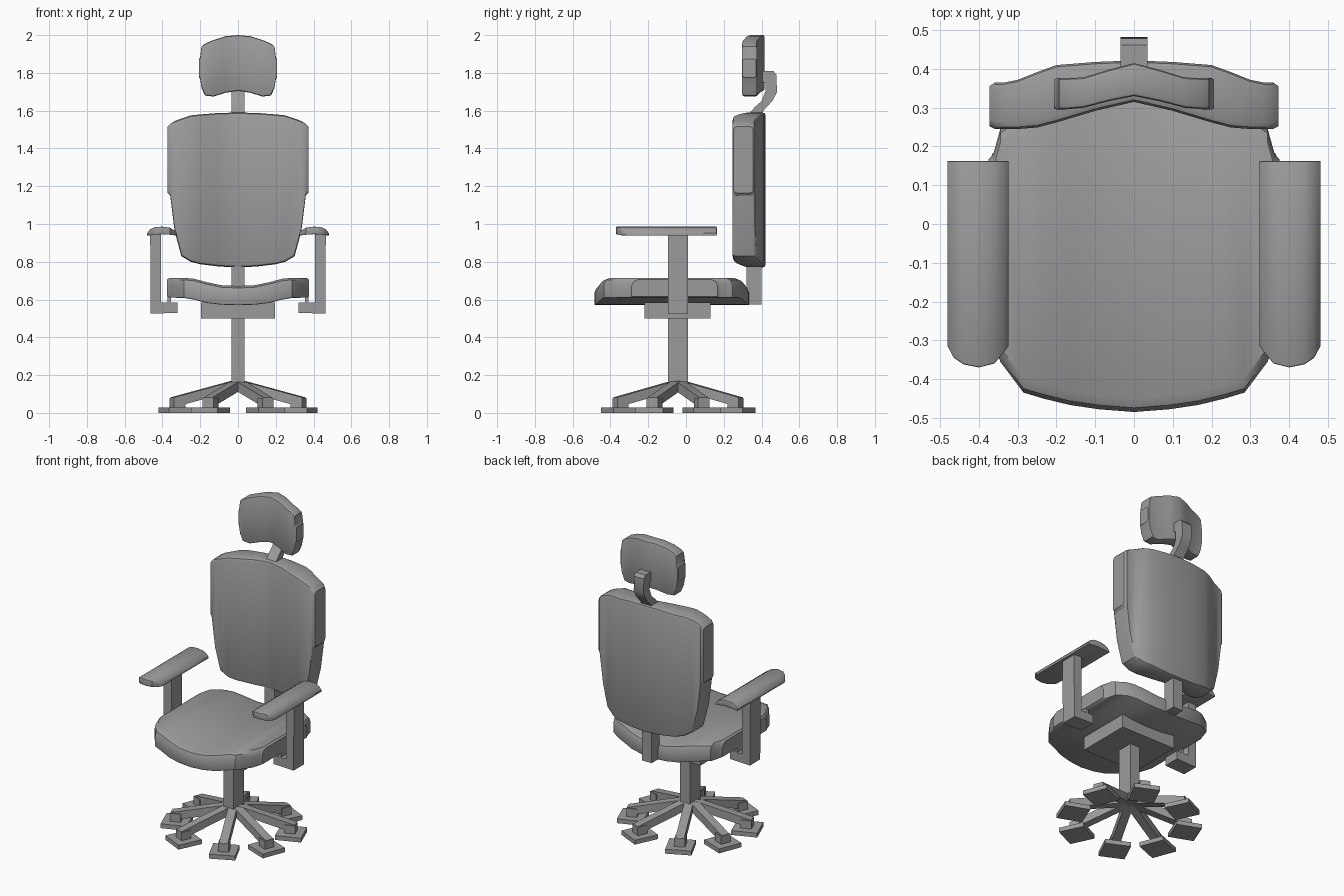
import bpy, bmesh
from math import atan2, hypot, radians
from mathutils import Matrix, Vector

if "Cube" in bpy.data.objects:
    bpy.data.objects.remove(bpy.data.objects["Cube"])

grey = bpy.data.materials.new("plain_grey")
grey.use_nodes = True
grey.diffuse_color = (0.33, 0.33, 0.33, 1)
grey.node_tree.nodes["Principled BSDF"].inputs["Base Color"].default_value = grey.diffuse_color


def finish(name, bm, smooth=True):
    bmesh.ops.recalc_face_normals(bm, faces=bm.faces[:])
    mesh = bpy.data.meshes.new(name)
    bm.to_mesh(mesh)
    bm.free()
    mesh.materials.append(grey)
    obj = bpy.data.objects.new(name, mesh)
    bpy.context.collection.objects.link(obj)
    if smooth:
        bpy.ops.object.select_all(action="DESELECT")
        obj.select_set(True)
        bpy.context.view_layer.objects.active = obj
        bpy.ops.object.shade_smooth_by_angle(angle=radians(32))
    return obj


def box(name, low, high, matrix=None):
    bm = bmesh.new()
    low, high = Vector(low), Vector(high)
    bmesh.ops.create_cube(bm, size=1)
    for v in bm.verts:
        v.co = (low + high) / 2 + v.co * (high - low)
    if matrix:
        bm.transform(matrix)
    return finish(name, bm, False)


def skin(name, rings, smooth=True):
    """Join equal rings of points into a closed solid."""
    bm = bmesh.new()
    rings = [[bm.verts.new(p) for p in ring] for ring in rings]
    for a, b in zip(rings, rings[1:]):
        for i in range(len(a)):
            j = (i + 1) % len(a)
            bm.faces.new((a[i], a[j], b[j], b[i]))
    bm.faces.new(rings[0])
    bm.faces.new(rings[-1])
    return finish(name, bm, smooth)


def cushion(name, stations, low, high, upright=False):
    """Loft rounded sections; a station is (x, u0, u1, v0, v1)."""
    rings = []
    for x, u0, u1, v0, v1 in stations:
        a, b = low, high
        section = [(u0 + a, v0), (u1 - a, v0), (u1 - a * .3, v0 + a * .3), (u1, v0 + a),
                   (u1, v1 - b), (u1 - b * .3, v1 - b * .3), (u1 - b, v1), (u0 + b, v1),
                   (u0 + b * .3, v1 - b * .3), (u0, v1 - b), (u0, v0 + a), (u0 + a * .3, v0 + a * .3)]
        rings.append([(x, v, u) if upright else (x, u, v) for u, v in section])
    return skin(name, rings)


def symmetric(half, edge):
    """Round off the outer end of a half and mirror it across x = 0."""
    x, u0, u1, v0, v1 = half[-1]
    half = half[:-1] + [(x - edge, u0, u1, v0, v1),
                        (x, u0 + edge, u1 - edge, v0 + edge * .5, v1 - edge * .7)]
    return [(-s[0],) + s[1:] for s in reversed(half[1:])] + half


# Seat, dished across its width
cushion("seat", symmetric([
    (0, -.485, .335, .57, .672), (.09, -.478, .33, .573, .676),
    (.165, -.467, .32, .582, .692), (.235, -.45, .302, .6, .71),
    (.285, -.435, .285, .608, .715), (.345, -.355, .245, .61, .715),
    (.375, -.3, .18, .61, .715)], .012), .006, .036)

# Backrest, curved around the sitter
cushion("backrest", symmetric([
    (0, .77, 1.59, .315, .422), (.1, .775, 1.588, .292, .418),
    (.2, .787, 1.58, .262, .41), (.25, .8, 1.575, .249, .392),
    (.3, .83, 1.558, .245, .372), (.335, .96, 1.545, .245, .365),
    (.373, 1.15, 1.53, .245, .365)], .014), .018, .016, True)

# Headrest
cushion("headrest", symmetric([
    (0, 1.705, 2.0, .33, .415), (.065, 1.695, 1.994, .317, .398),
    (.13, 1.675, 1.974, .3, .378), (.175, 1.68, 1.955, .296, .376),
    (.193, 1.72, 1.94, .296, .376), (.207, 1.77, 1.88, .296, .376)], .006),
    .01, .01, True)

# Hooked headrest bracket
hook = [(.33, 1.58), (.365, 1.62), (.4, 1.65), (.42, 1.7), (.42, 1.75), (.39, 1.75), (.39, 1.81),
        (.462, 1.81), (.478, 1.79), (.482, 1.7), (.46, 1.655), (.41, 1.6), (.39, 1.56)]
skin("headrest_bracket", [[(x, y, z) for y, z in hook] for x in (-.035, .035)])

# Supports between back, seat and base
box("back_strut", (-.035, .32, .575), (.035, .4, .84))
box("seat_mount", (-.195, -.22, .5), (.195, .13, .585))
box("column", (-.035, -.095, .12), (.035, .01, .52))

# Armrests
for side, s in (("left", 1), ("right", -1)):
    cushion(side + "_armrest_pad", [(s * x, y, .163, z0, z1) for x, y, z0, z1 in (
        (.324, -.315, .94, .95), (.335, -.33, .94, .965), (.36, -.36, .943, .98),
        (.4, -.37, .946, .986), (.44, -.362, .944, .984), (.465, -.345, .94, .972),
        (.481, -.315, .94, .952))], .002, .004)
    arm = [(.32, .53), (.462, .525), (.465, .95), (.407, .95), (.407, .585),
           (.372, .585), (.372, .63), (.355, .63), (.355, .585), (.32, .585)]
    skin(side + "_arm_post", [[(s * x, y, z) for x, z in arm] for y in (-.095, .01)], False)

# Star base: eight sloping legs, each with a block and a flat foot
centre = Matrix.Translation((0, -.042, 0))
spots = [(sx * x, sy * y) for x, y in ((.32, .125), (.145, .305)) for sx in (1, -1) for sy in (1, -1)]
for n, (x, y) in enumerate(spots, 1):
    reach = hypot(x, y)
    turn = centre @ Matrix.Rotation(atan2(y, x), 4, "Z")
    leg = skin(f"leg_{n}", [
        [(r, w, z) for w, z in ((-.026, low), (.026, low), (.026, low + .052), (-.026, low + .052))]
        for r, low in ((0, .125), (reach + .03, .03))], False)
    leg.data.transform(turn)
    box(f"foot_block_{n}", (reach - .032, -.032, .025), (reach + .032, .032, .08), turn)
    box(f"foot_{n}", (reach - .078, -.078, 0), (reach + .078, .078, .028), turn)
